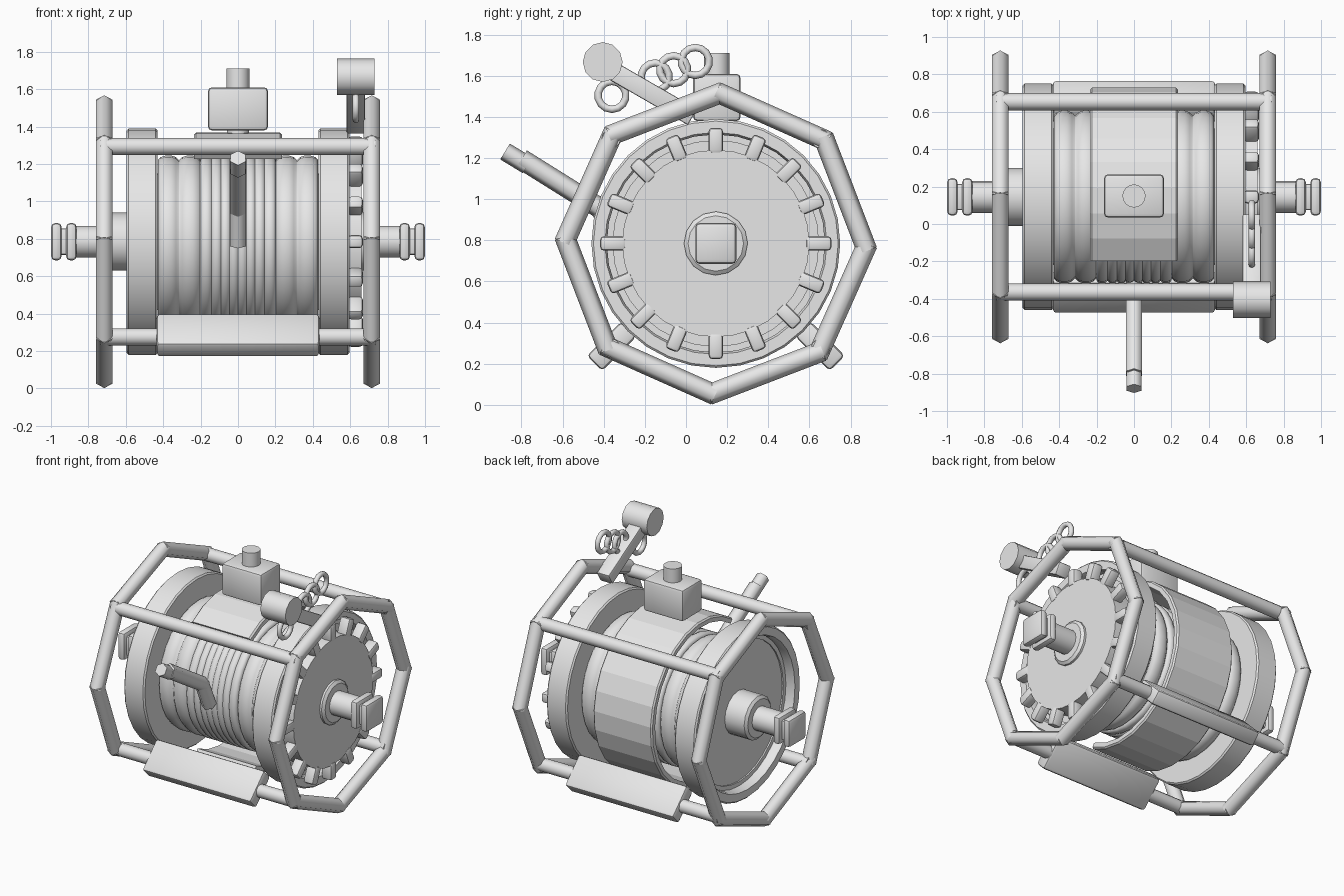
import bpy, bmesh, math
from mathutils import Matrix, Vector

if "Cube" in bpy.data.objects:
    bpy.data.objects.remove(bpy.data.objects["Cube"])

CY, CZ = 0.145, 0.785          # drum axis, running along x
steel = bpy.data.materials.new("light_grey_steel")
steel.diffuse_color = (0.8, 0.8, 0.8, 1)
steel.use_nodes = True
steel.node_tree.nodes["Principled BSDF"].inputs["Base Color"].default_value = steel.diffuse_color


def finish(name, bm, smooth=None):
    bmesh.ops.recalc_face_normals(bm, faces=bm.faces)
    me = bpy.data.meshes.new(name)
    bm.to_mesh(me)
    bm.free()
    ob = bpy.data.objects.new(name, me)
    bpy.context.collection.objects.link(ob)
    me.materials.append(steel)
    if smooth:
        bpy.ops.object.select_all(action='DESELECT')
        ob.select_set(True)
        bpy.context.view_layer.objects.active = ob
        bpy.ops.object.shade_smooth_by_angle(angle=math.radians(smooth))
    return ob


def lathe(name, profile, n=32, a0=0.0, a1=360.0, smooth=35):
    """Spin a closed (x, radius) profile around the drum axis; angle 0 is +y, 90 is +z."""
    bm = bmesh.new()
    full = a1 - a0 >= 360
    rings = []
    for i in range(n if full else n + 1):
        a = math.radians(a0 + (a1 - a0) * i / n)
        rings.append([bm.verts.new((x, CY + r * math.cos(a), CZ + r * math.sin(a)))
                      for x, r in profile])
    m = len(profile)
    for i in range(n):
        p, q = rings[i], rings[(i + 1) % len(rings)]
        for j in range(m):
            k = (j + 1) % m
            bm.faces.new((p[j], p[k], q[k], q[j]))
    if not full:
        bm.faces.new(rings[0])
        bm.faces.new(rings[-1])
    return finish(name, bm, smooth)


def tube(name, a, b, r, sides=6, smooth=65):
    """Straight bar between two points."""
    a, b = Vector(a), Vector(b)
    d = (b - a).normalized()
    ref = Vector((1, 0, 0)) if abs(d.x) < 0.9 else Vector((0, 1, 0))
    u = d.cross(ref).normalized()
    v = d.cross(u)
    bm = bmesh.new()
    ends = []
    for p in (a, b):
        ends.append([bm.verts.new(p + r * (u * math.cos(t) + v * math.sin(t)))
                     for t in (math.tau * i / sides for i in range(sides))])
    for i in range(sides):
        j = (i + 1) % sides
        bm.faces.new((ends[0][i], ends[0][j], ends[1][j], ends[1][i]))
    bm.faces.new(ends[0])
    bm.faces.new(ends[1])
    return finish(name, bm, smooth)


def box(name, centre, size, tilt=0.0, bevel=0.02):
    """Bevelled box, tilted about x."""
    bm = bmesh.new()
    bmesh.ops.create_cube(bm, size=1)
    bmesh.ops.scale(bm, vec=size, verts=bm.verts)
    bmesh.ops.bevel(bm, geom=bm.edges[:], offset=bevel, segments=2,
                    profile=0.5, affect='EDGES')
    bm.transform(Matrix.Translation(centre) @ Matrix.Rotation(math.radians(tilt), 4, 'X'))
    return finish(name, bm, 40)


def polar(x, r, deg):
    a = math.radians(deg)
    return Vector((x, CY + r * math.cos(a), CZ + r * math.sin(a)))


# Octagonal end frames
for side, s in (("left", -1), ("right", 1)):
    for i in range(8):
        a, b = polar(s * 0.715, 0.73, 45 * i - 1.5), polar(s * 0.715, 0.73, 45 * i + 43.5)
        e = (b - a).normalized() * 0.018
        tube(f"{side}_frame_bar", a - e, b + e, 0.05)

# Crossbars between the frames
for i in range(4):
    tube("crossbar", polar(-0.735, 0.72, 45 + 90 * i), polar(0.735, 0.72, 45 + 90 * i), 0.046, 12, 40)

# Lower foot plates, set radially on the lower crossbars
for s in (-1, 1):
    box("foot_plate", (0, CY + s * 0.507, 0.285), (0.87, 0.235, 0.105), -s * 45)

# Hollow drum flanges, hubs
for side, s in (("left", -1), ("right", 1)):
    lathe(f"{side}_flange", [(s * x, r) for x, r in (
        (0.43, 0.05), (0.43, 0.595), (0.44, 0.605), (0.585, 0.605), (0.595, 0.595),
        (0.595, 0.54), (0.57, 0.53), (0.53, 0.53), (0.53, 0.5), (0.52, 0.5), (0.52, 0.05))])
    lathe(f"{side}_hub", [(s * x, r) for x, r in (
        (0.5, 0.03), (0.5, 0.155), (0.675, 0.155), (0.69, 0.135), (0.69, 0.03))], 16)

# Wound cable: broad turns outside, narrow turns in the middle
edges = [-0.43, -0.315, -0.2, -0.14, -0.09, -0.045, 0, 0.045, 0.09, 0.14, 0.2, 0.315, 0.43]
coil = [(-0.43, 0.3)]
for a, b in zip(edges, edges[1:]):
    h = (b - a) / 2
    for k in range(6):
        t = math.pi * (k + 0.5) / 6
        coil.append(((a + b) / 2 - h * math.cos(t), 0.462 - 0.6 * h * (1 - math.sin(t))))
coil.append((0.43, 0.3))
lathe("cable_windings", coil, 32, smooth=50)

# Curved guard wrapped over the back of the cable
lathe("drum_guard", [(-0.235, 0.545), (-0.235, 0.575), (-0.225, 0.585),
                     (0.225, 0.585), (0.235, 0.575), (0.235, 0.545)],
      18, -120, 126, smooth=None)

# Toothed wheel on the right side
lathe("toothed_wheel", [(0.5, 0.05), (0.5, 0.455), (0.66, 0.455), (0.66, 0.05)], 32)
for i in range(16):
    a = 22.5 * i
    box("wheel_tooth", polar(0.627, 0.5, a), (0.08, 0.125, 0.07), a, 0.018)

# Axle with paired square end plates
tube("axle", (-0.9, CY, CZ), (0.9, CY, CZ), 0.085, 16, 40)
for s in (-1, 1):
    box("axle_end_core", (s * 0.93, CY, CZ), (0.11, 0.14, 0.14), 0, 0.01)
    for x in (0.891, 0.971):
        box("axle_end_plate", (s * x, CY, CZ), (0.056, 0.2, 0.2), 0, 0.022)

# Top housing and cap
box("top_housing", (0, 0.15, 1.495), (0.32, 0.23, 0.23))
tube("housing_post", (0, 0.15, 1.3), (0, 0.15, 1.4), 0.06, 16, 40)
tube("housing_cap", (0, 0.15, 1.6), (0, 0.15, 1.71), 0.062, 16, 40)

# Bent front lever
tube("lever_root", (0, -0.33, 0.77), (0, -0.42, 0.97), 0.05)
tube("lever_arm", (0, -0.40, 0.945), (0, -0.80, 1.195), 0.05)
tube("lever_grip", (0, -0.77, 1.165), (0, -0.88, 1.232), 0.045)

# Brake handle with round knob
box("brake_arm", (0.63, -0.185, 1.525), (0.1, 0.5, 0.09), -30, 0.008)
tube("brake_knob", (0.53, -0.405, 1.667), (0.73, -0.405, 1.667), 0.097, 12, 40)

# Chain of round links
for cy, cz in ((-0.36, 1.505), (-0.15, 1.595), (-0.06, 1.63), (0.045, 1.67)):
    bpy.ops.mesh.primitive_torus_add(location=(0.63, cy, cz), rotation=(0, math.pi / 2, 0),
                                     major_radius=0.068, minor_radius=0.018,
                                     major_segments=14, minor_segments=8)
    link = bpy.context.object
    link.name = "chain_link"
    link.data.materials.append(steel)
    bpy.ops.object.shade_smooth_by_angle(angle=math.radians(50))
